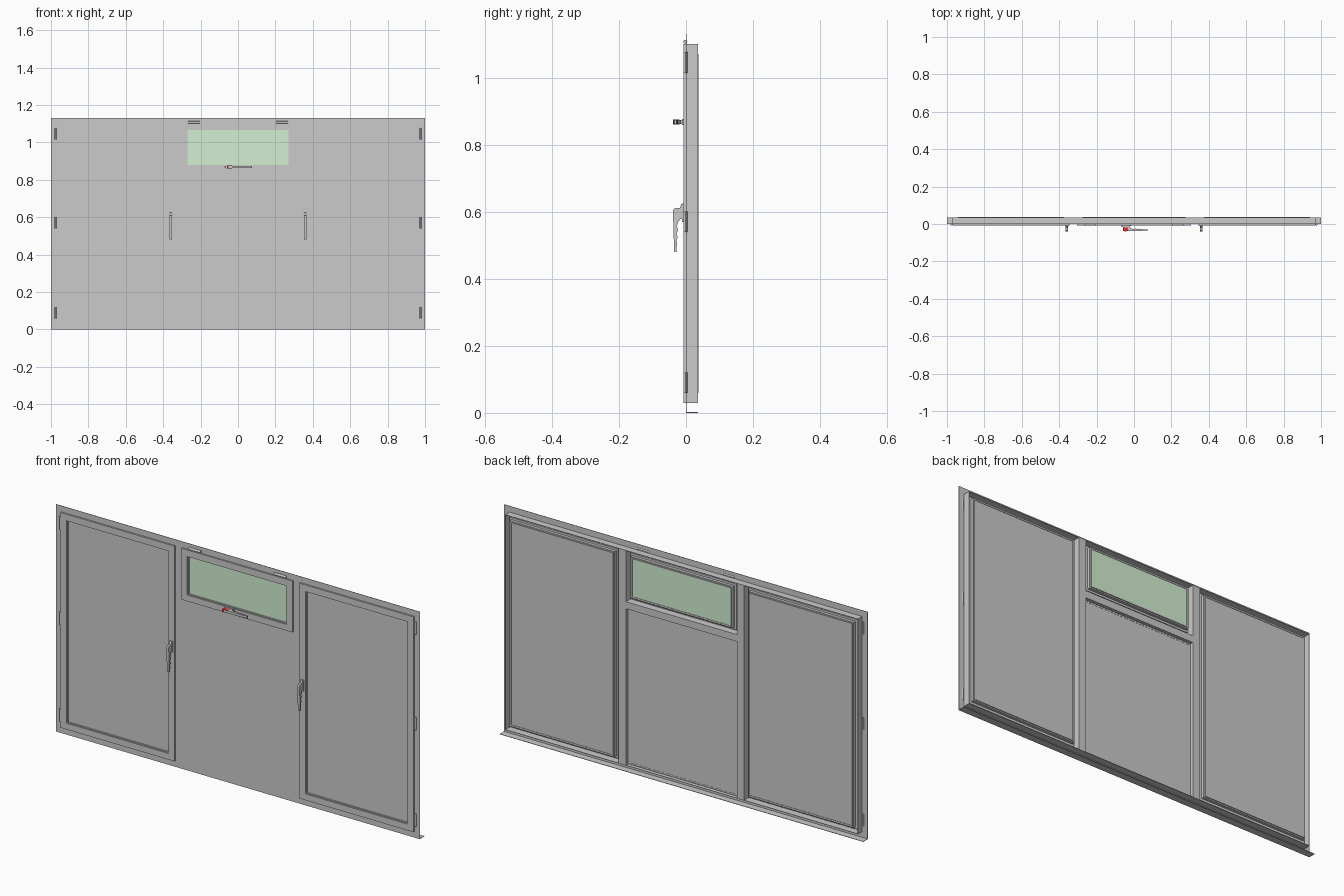
import bpy, bmesh
from mathutils import Vector

if "Cube" in bpy.data.objects:
    bpy.data.objects.remove(bpy.data.objects["Cube"])


def material(name, color):
    m = bpy.data.materials.new(name)
    m.diffuse_color = color
    m.use_nodes = True
    m.node_tree.nodes["Principled BSDF"].inputs["Base Color"].default_value = m.diffuse_color
    return m


GLASS = material("green_glass", (0.65, 0.87, 0.65, 1))
RED = material("red", (0.8, 0.03, 0.03, 1))


def finish(name, bm, mat=None):
    bmesh.ops.recalc_face_normals(bm, faces=bm.faces)
    me = bpy.data.meshes.new(name)
    bm.to_mesh(me)
    bm.free()
    ob = bpy.data.objects.new(name, me)
    bpy.context.collection.objects.link(ob)
    if mat:
        me.materials.append(mat)
    return ob


def box(name, x, y, z, mat=None):
    bm = bmesh.new()
    bmesh.ops.create_cube(bm, size=1)
    for v in bm.verts:
        v.co = Vector([(r[0] + r[1]) / 2 + c * (r[1] - r[0]) for c, r in zip(v.co, (x, y, z))])
    return finish(name, bm, mat)


def ring(name, rect, inset_out, inset_in, y0, y1):
    """Rectangular frame in the xz plane, between two insets of rect."""
    x0, x1, z0, z1 = rect
    bm = bmesh.new()
    loops = []
    for i, y in ((inset_out, y0), (inset_in, y0), (inset_in, y1), (inset_out, y1)):
        loops.append([bm.verts.new(p) for p in (
            (x0 + i, y, z0 + i), (x1 - i, y, z0 + i), (x1 - i, y, z1 - i), (x0 + i, y, z1 - i))])
    for a, b in zip(loops, loops[1:] + loops[:1]):
        for k in range(4):
            n = (k + 1) % 4
            bm.faces.new((a[k], a[n], b[n], b[k]))
    return finish(name, bm)


def prism(name, points, a, b):
    """Solid between the point list shifted by vector a and by vector b."""
    bm = bmesh.new()
    lo = [bm.verts.new(Vector(p) + Vector(a)) for p in points]
    hi = [bm.verts.new(Vector(p) + Vector(b)) for p in points]
    bm.faces.new(lo)
    bm.faces.new(hi[::-1])
    for k in range(len(lo)):
        n = (k + 1) % len(lo)
        bm.faces.new((lo[k], lo[n], hi[n], hi[k]))
    return finish(name, bm)


def pin(name, center, length, axis):
    bpy.ops.mesh.primitive_cylinder_add(vertices=12, radius=0.006, depth=length, location=center,
                                        rotation=(0, 1.5708 if axis == "x" else 0, 0))
    ob = bpy.context.object
    ob.name = name
    bpy.ops.object.shade_smooth_by_angle()


def sash(name, rect, mat=None):
    x0, x1, z0, z1 = rect
    ring(name + "_front_rim", rect, 0.0, 0.031, -0.008, 0.0)
    ring(name + "_body", rect, 0.014, 0.034, 0.0, 0.02)
    ring(name + "_bead", rect, 0.024, 0.034, 0.02, 0.034)
    ring(name + "_gasket", rect, 0.03, 0.035, -0.004, 0.038)
    i = 0.034
    box(name + "_panel", (x0 + i, x1 - i), (0.003, 0.036), (z0 + i, z1 - i), mat)


# Outer frame: thin front flange, inner lining and sill strip
ring("front_flange", (-1, 1, 0, 1.13), 0.0, 0.032, 0.0, 0.002)
ring("frame_lining", (-0.97, 0.97, 0.03, 1.10), 0.0, 0.002, 0.0, 0.036)
box("sill_strip", (-1, 1), (0.0, 0.036), (0.0, 0.002))

# Mullions and transom
for s, side in ((-1, "left"), (1, "right")):
    box(side + "_mullion", sorted((s * 0.305, s * 0.345)), (0.0, 0.036), (0.03, 1.10))
box("transom", (-0.305, 0.305), (0.0, 0.036), (0.81, 0.845))

# Fixed lower panel, flush at the front
box("fixed_panel", (-0.305, 0.305), (0.0, 0.018), (0.032, 0.81))
ring("fixed_panel_bead", (-0.305, 0.305, 0.032, 0.81), 0.004, 0.012, 0.018, 0.025)
box("fixed_panel_back", (-0.295, 0.295), (0.018, 0.024), (0.042, 0.80))

# Opening sashes
sash("left_casement", (-0.97, -0.345, 0.03, 1.10))
sash("right_casement", (0.345, 0.97, 0.03, 1.10))
sash("top_vent", (-0.305, 0.305, 0.845, 1.10), GLASS)

# Hinges
for s in (-1, 1):
    for z in (0.09, 0.57, 1.045):
        pin("casement_hinge", (s * 0.976, -0.002, z), 0.062, "z")
    pin("vent_hinge", (s * 0.235, -0.002, 1.107), 0.066, "x")

# Handle profile: (y, distance along the grip) with finger grooves
PROFILE = [(-0.008, 0.625), (-0.014, 0.623), (-0.018, 0.612), (-0.036, 0.610), (-0.039, 0.604),
           (-0.038, 0.57), (-0.037, 0.53), (-0.035, 0.48), (-0.028, 0.48), (-0.029, 0.492),
           (-0.026, 0.502), (-0.029, 0.513), (-0.025, 0.524), (-0.028, 0.535), (-0.024, 0.546),
           (-0.027, 0.557), (-0.023, 0.57), (-0.017, 0.578), (-0.008, 0.578)]

# Casement handles
for s, side in ((-1, "left"), (1, "right")):
    prism(side + "_handle", [(s * 0.36, y, z) for y, z in PROFILE], (-0.006, 0, 0), (0.006, 0, 0))
    box(side + "_handle_base", (s * 0.36 - 0.009, s * 0.36 + 0.009), (-0.012, -0.008), (0.57, 0.625))

# Vent handle lying sideways, with its red button
prism("vent_handle", [(0.555 - t, y, 0.868) for y, t in PROFILE], (0, 0, -0.006), (0, 0, 0.006))
box("vent_handle_base", (-0.07, -0.015), (-0.012, -0.008), (0.859, 0.877))
box("vent_handle_button", (-0.06, -0.033), (-0.0385, -0.02), (0.861, 0.875), RED)
